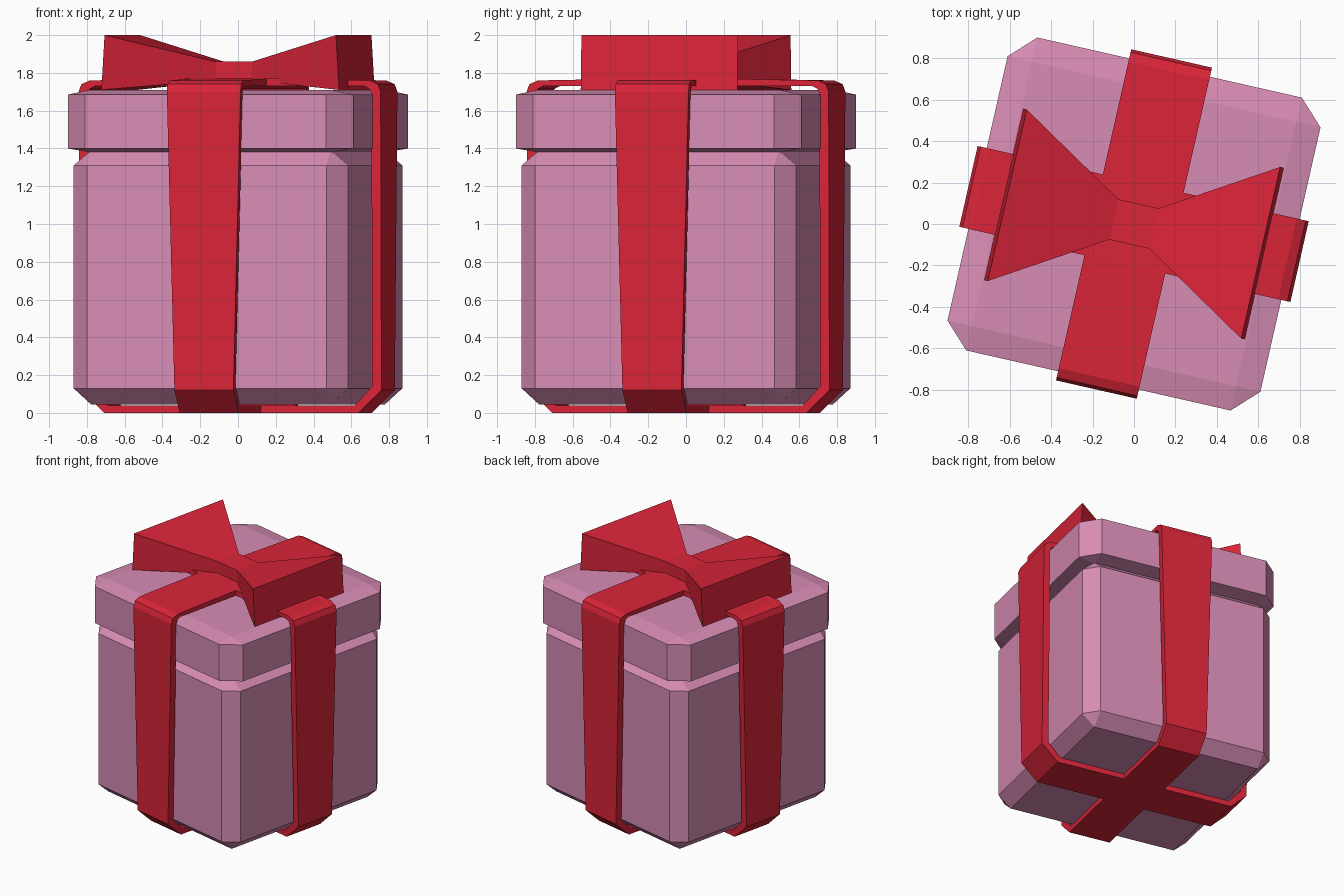
import bpy, bmesh
from math import radians

cube = bpy.data.objects.get("Cube")
if cube:
    bpy.data.objects.remove(cube)

TURN = radians(-12.8)


def material(name, rgb):
    mat = bpy.data.materials.new(name)
    mat.use_nodes = True
    mat.diffuse_color = (*rgb, 1)
    mat.node_tree.nodes["Principled BSDF"].inputs["Base Color"].default_value = (*rgb, 1)
    return mat


pink = material("pink card", (0.69, 0.265, 0.46))
red = material("red ribbon", (0.70, 0.018, 0.04))


def finish(name, bm, mat, turn=TURN):
    bmesh.ops.recalc_face_normals(bm, faces=bm.faces)
    mesh = bpy.data.meshes.new(name)
    bm.to_mesh(mesh)
    bm.free()
    mesh.materials.append(mat)
    obj = bpy.data.objects.new(name, mesh)
    obj.rotation_euler.z = turn
    bpy.context.collection.objects.link(obj)
    return obj


def bevelled_box(name, half, flat, bottom, low, high, top):
    """Eight-sided wall between low and high, closing to a square above and below."""
    bm = bmesh.new()
    for sx in (-1, 1):
        for sy in (-1, 1):
            for z in (low, high):
                bm.verts.new((sx * half, sy * flat, z))
                bm.verts.new((sx * flat, sy * half, z))
            for z in (bottom, top):
                bm.verts.new((sx * flat, sy * flat, z))
    bmesh.ops.convex_hull(bm, input=bm.verts)
    bmesh.ops.dissolve_limit(bm, angle_limit=0.01, verts=bm.verts, edges=bm.edges)
    return finish(name, bm, pink)


def loft(name, sections, mat, closed=False, turn=TURN):
    """Join four-cornered sections into a solid."""
    bm = bmesh.new()
    rings = [[bm.verts.new(p) for p in s] for s in sections]
    pairs = list(zip(rings, rings[1:]))
    if closed:
        pairs.append((rings[-1], rings[0]))
    else:
        bm.faces.new(rings[0])
        bm.faces.new(rings[-1])
    for a, b in pairs:
        for i in range(4):
            j = (i + 1) % 4
            bm.faces.new((a[i], a[j], b[j], b[i]))
    return finish(name, bm, mat, turn)


# Box and lid
bevelled_box("box_body", 0.745, 0.65, 0.045, 0.13, 1.31, 1.39)
bevelled_box("box_lid", 0.775, 0.655, 1.38, 1.40, 1.685, 1.71)

# Ribbon straps: outer (x, z), inner (x, z) and half width, from bottom to top
STRAP = [
    ((0.69, 0.0), (0.67, 0.04), 0.16),
    ((0.815, 0.12), (0.765, 0.14), 0.16),
    ((0.82, 1.70), (0.77, 1.69), 0.20),
    ((0.805, 1.74), (0.76, 1.715), 0.20),
    ((0.76, 1.76), (0.73, 1.73), 0.20),
    ((0.20, 1.77), (0.20, 1.73), 0.20),
]


def strap_section(side, outer, inner, w):
    (ox, oz), (ix, iz) = outer, inner
    return [(side * ox, -w, oz), (side * ox, w, oz),
            (side * ix, w, iz), (side * ix, -w, iz)]


sections = [strap_section(1, *s) for s in STRAP]
sections += [strap_section(-1, *s) for s in reversed(STRAP)]
loft("ribbon_side_to_side", sections, red, closed=True)
loft("ribbon_front_to_back", sections, red, closed=True, turn=TURN + radians(90))

# Bow: top x, bottom x, half depth, bottom and top height
BOW_END = (0.628, 0.645, 0.425, 1.71, 2.0)
BOW_KNOT = (0.10, 0.10, 0.10, 1.76, 1.86)


def bow_section(side, top_x, low_x, d, low, top):
    return [(side * low_x, -d, low), (side * low_x, d, low),
            (side * top_x, d, top), (side * top_x, -d, top)]


loft("bow", [bow_section(-1, *BOW_END), bow_section(-1, *BOW_KNOT),
             bow_section(1, *BOW_KNOT), bow_section(1, *BOW_END)], red)
